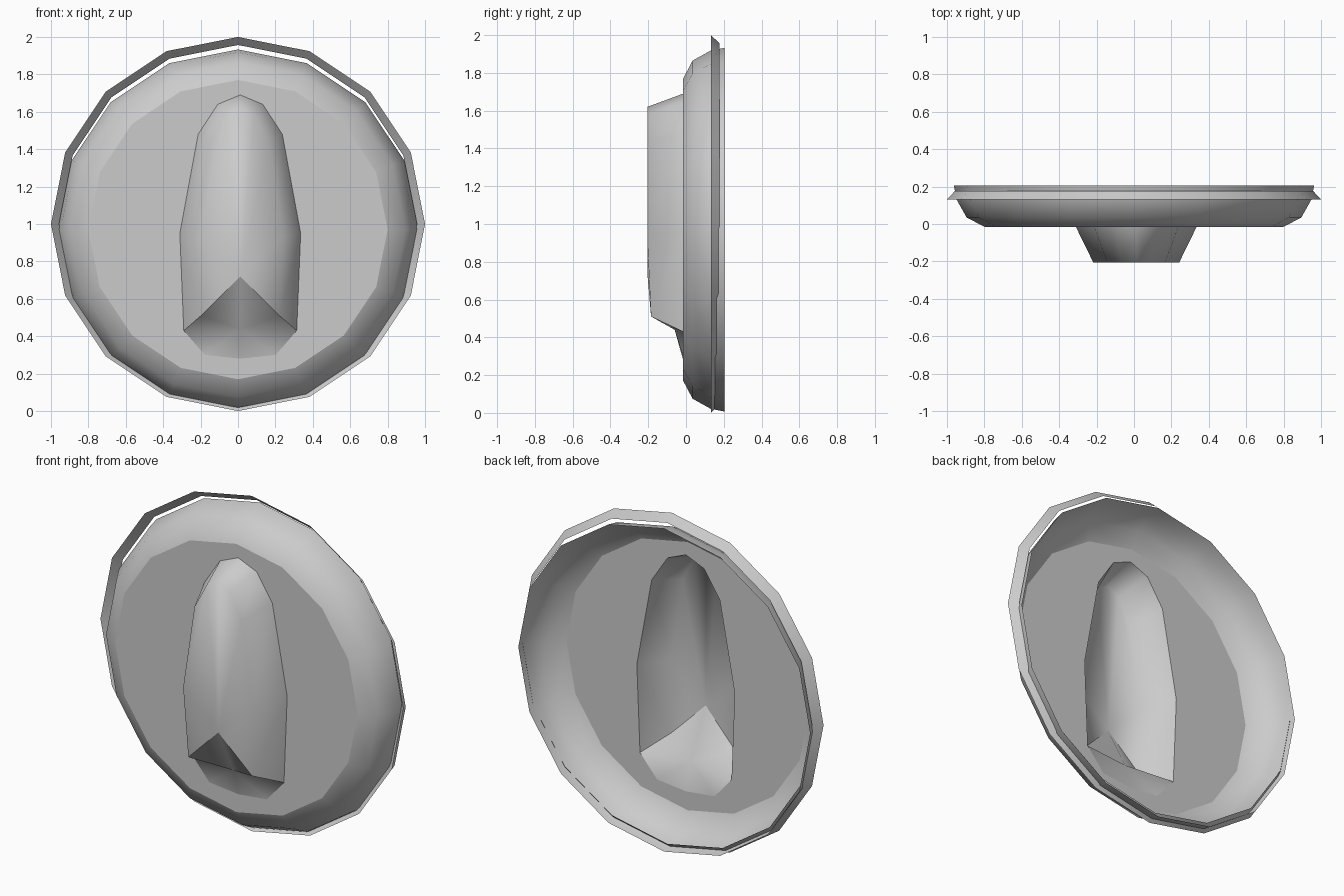
import bpy, bmesh, math

if "Cube" in bpy.data.objects:
    bpy.data.objects.remove(bpy.data.objects["Cube"])

SIDES = 16
FLOOR_Y = -0.015
KNOB_X = 0.012


def finish(name, bm, smooth=True):
    bmesh.ops.recalc_face_normals(bm, faces=bm.faces[:])
    for f in bm.faces:
        f.smooth = smooth
    mesh = bpy.data.meshes.new(name)
    bm.to_mesh(mesh)
    bm.free()
    ob = bpy.data.objects.new(name, mesh)
    bpy.context.collection.objects.link(ob)
    return ob


def circle(bm, r, y, cz):
    angles = [2 * math.pi * i / SIDES for i in range(SIDES)]
    return [bm.verts.new((r * math.sin(a), y, cz + r * math.cos(a))) for a in angles]


def lathe(name, profile, cz):
    """Open shell of revolution about the y axis from (radius, y) points."""
    bm = bmesh.new()
    rings = [circle(bm, r, y, cz) for r, y in profile]
    for a, b in zip(rings, rings[1:]):
        for i in range(SIDES):
            j = (i + 1) % SIDES
            bm.faces.new((a[i], a[j], b[j], b[i]))
    return finish(name, bm)


# Bowl wall, open at the back, and the loose bevelled band round it
lathe("bowl_wall", [(0.80, FLOOR_Y), (0.895, 0.035), (0.948, 0.13), (0.963, 0.205)], 0.97)
lathe("rim_band", [(1.0, 0.132), (0.957, 0.177)], 1.0)

# Knob outlines, right half, from the top down (x, z)
base = [(0, 1.69), (0.12, 1.64), (0.225, 1.48), (0.323, 0.95), (0.302, 0.43), (0.19, 0.30), (0, 0.28)]
front = [(0, 1.62, -0.205), (0.075, 1.58, -0.205), (0.155, 1.43, -0.205),
         (0.23, 0.93, -0.205), (0.21, 0.51, -0.185)]
PEAK = (0, 0.72, -0.203)
INNER = (0, 0.44, -0.06)

# Flat face plate with a hole under the knob
bm = bmesh.new()
outline = base + [(-x, z) for x, z in base[-2:0:-1]]
loops = [circle(bm, 0.80, FLOOR_Y, 0.97),
         [bm.verts.new((KNOB_X + x, FLOOR_Y, z)) for x, z in outline]]
edges = [bm.edges.new((lp[i], lp[(i + 1) % len(lp)])) for lp in loops for i in range(len(lp))]
bmesh.ops.triangle_fill(bm, use_beauty=True, use_dissolve=False, edges=edges)
finish("face_plate", bm, smooth=False)

# Hollow knob with a notched lower end
bm = bmesh.new()
for s in (1, -1):
    b = [bm.verts.new((KNOB_X + s * x, FLOOR_Y, z)) for x, z in base]
    f = [bm.verts.new((KNOB_X + s * x, y, z)) for x, z, y in front]
    p, n = [bm.verts.new((KNOB_X + x, y, z)) for x, z, y in (PEAK, INNER)]
    for i in range(4):
        bm.faces.new((b[i], b[i + 1], f[i + 1], f[i]))
    for face in ((f[0], f[1], f[2], f[3], p), (f[3], f[4], p), (p, f[4], n),
                 (f[4], b[4], n), (b[4], b[5], n), (b[5], b[6], n)):
        bm.faces.new(face)
    for e in ((p, f[4]), (f[4], b[4])):
        bm.edges.get(e).smooth = False
bmesh.ops.remove_doubles(bm, verts=bm.verts[:], dist=0.0005)
finish("knob", bm)
